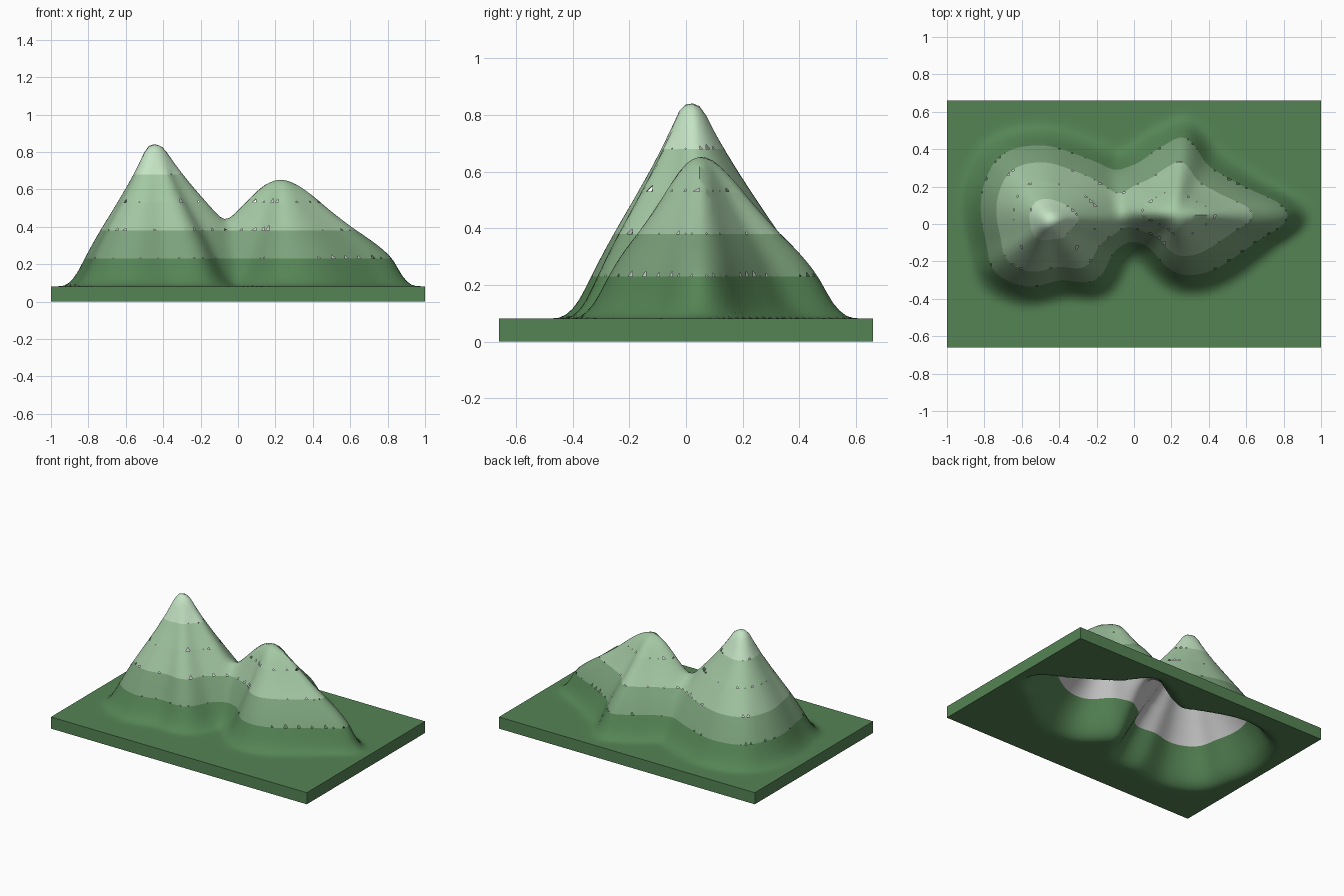
import bpy, bmesh, math, random

if "Cube" in bpy.data.objects:
    bpy.data.objects.remove(bpy.data.objects["Cube"])

random.seed(4)
BASE = 0.082
LEVELS = [BASE - 1, 0.23, 0.38, 0.53, 0.68, 2]
NX, NY, HX, HY = 84, 56, 1.0, 0.66


def curve(pts, t):
    # smooth interpolation through (position, value) pairs
    if t <= pts[0][0]:
        return pts[0][1]
    for i in range(len(pts) - 1):
        (a, va), (b, vb) = pts[i], pts[i + 1]
        if t <= b:
            p, n = pts[max(i - 1, 0)], pts[min(i + 2, len(pts) - 1)]
            m0 = (vb - p[1]) / (b - p[0]) * (b - a)
            m1 = (n[1] - va) / (n[0] - a) * (b - a)
            u = (t - a) / (b - a)
            return ((2*u**3 - 3*u*u + 1) * va + (u**3 - 2*u*u + u) * m0
                    + (3*u*u - 2*u**3) * vb + (u**3 - u*u) * m1)
    return pts[-1][1]


# each peak: centre, slope profile, and radius of the lowest contour by angle
TALL = dict(c=(-0.45, 0.015),
    slope=[(0, .84), (.1, .835), (.2, .75), (.4, .61), (.65, .455), (.83, .345),
           (1, .23), (1.16, .125), (1.3, BASE)],
    radii=[(0, .54), (18, .50), (44, .42), (68, .385), (97, .41), (127, .44),
           (147, .41), (180, .365), (200, .36), (221, .40), (248, .375),
           (281, .32), (308, .40), (334, .38), (348, .45)])
LOW = dict(c=(0.22, 0.05),
    slope=[(0, .66), (.15, .635), (.3, .57), (.45, .49), (.65, .395), (.85, .31),
           (1, .23), (1.16, .125), (1.3, BASE)],
    radii=[(0, .61), (18, .43), (35, .345), (59, .32), (83, .42), (98, .38),
           (124, .34), (144, .39), (165, .46), (180, .49), (198, .33),
           (231, .22), (275, .32), (323, .39), (343, .47)])


def peak(x, y, c, slope, radii):
    dx, dy = x - c[0], y - c[1]
    r, ang = math.hypot(dx, dy), math.degrees(math.atan2(dy, dx)) % 360
    ring = [(radii[-1][0] - 360, radii[-1][1])] + radii + [(a + 360, v) for a, v in radii[:2]]
    R = curve(ring, ang)
    return curve(slope, r / R if r < R else 1 + (r - R) / 0.35)


def height(x, y):
    a, b = peak(x, y, **TALL), peak(x, y, **LOW)
    k = 0.08
    f = max(k - abs(a - b), 0) / k
    return max(a, b) + f * f * k / 4 * min(1, (max(a, b) - BASE) / 0.1)


# terrain sheet, lightly smoothed
H = [[height(-HX + 2*HX*i/NX, -HY + 2*HY*j/NY) for j in range(NY + 1)] for i in range(NX + 1)]
for _ in range(2):
    H = [[H[i][j] if i in (0, NX) or j in (0, NY) else
          H[i][j] * .5 + (H[i-1][j] + H[i+1][j] + H[i][j-1] + H[i][j+1]) * .125
          for j in range(NY + 1)] for i in range(NX + 1)]


def make_sheet(drop):
    bm = bmesh.new()
    V = [[bm.verts.new((-HX + 2*HX*i/NX, -HY + 2*HY*j/NY, max(H[i][j], BASE) - drop))
          for j in range(NY + 1)] for i in range(NX + 1)]
    for i in range(NX):
        for j in range(NY):
            bm.faces.new((V[i][j], V[i+1][j], V[i+1][j+1], V[i][j+1]))
    for z in LEVELS[1:-1]:
        bmesh.ops.bisect_plane(bm, geom=bm.verts[:] + bm.edges[:] + bm.faces[:],
                               plane_co=(0, 0, z), plane_no=(0, 0, 1))
    return bm


def band(sheet, name, lo, hi, color, ragged=False, walls=False, flip=False):
    # part of a sheet between two heights, as its own object
    bm = sheet.copy()
    drop = []
    for f in bm.faces:
        inside = lo < f.calc_center_median().z < hi
        # ragged seam: some cut corner triangles are missing
        gap = (ragged and len(f.verts) == 3 and random.random() < 0.7
               and min(v.co.z for v in f.verts) < lo + 1e-4)
        if not inside or gap:
            drop.append(f)
    bmesh.ops.delete(bm, geom=drop, context='FACES')
    if walls:
        # side walls of the plate, from its outer edges down to the ground
        rim = [e for e in bm.edges if e.is_boundary and e.verts[0].co.z < BASE + 1e-4
               and e.verts[1].co.z < BASE + 1e-4]
        ext = bmesh.ops.extrude_edge_only(bm, edges=rim)
        for g in ext["geom"]:
            if isinstance(g, bmesh.types.BMVert):
                g.co.z = 0
        bmesh.ops.recalc_face_normals(bm, faces=bm.faces[:])
    if flip:
        bmesh.ops.reverse_faces(bm, faces=bm.faces[:])
    me = bpy.data.meshes.new(name)
    bm.to_mesh(me)
    bm.free()
    ob = bpy.data.objects.new(name, me)
    bpy.context.collection.objects.link(ob)
    if color:
        mat = bpy.data.materials.new(name)
        mat.diffuse_color = (*color, 1)
        mat.use_nodes = True
        mat.node_tree.nodes["Principled BSDF"].inputs["Base Color"].default_value = mat.diffuse_color
        me.materials.append(mat)
    bpy.ops.object.select_all(action='DESELECT')
    ob.select_set(True)
    bpy.context.view_layer.objects.active = ob
    bpy.ops.object.shade_smooth_by_angle(angle=math.radians(45))


# plate and four height bands on top, hollow underside one plate height lower
NAMES = ["base_plate", "lower_slopes", "middle_slopes", "upper_slopes", "summit"]
COLORS = [(.09, .23, .09), (.20, .36, .20), (.36, .56, .36), (.37, .58, .37), (.56, .78, .56)]
top, under = make_sheet(0), make_sheet(BASE)
for n, name in enumerate(NAMES):
    band(top, name, LEVELS[n], LEVELS[n + 1], COLORS[n], ragged=n > 0, walls=n == 0)
band(under, "base_underside", LEVELS[0], LEVELS[1], COLORS[0], flip=True)
band(under, "inner_lining", LEVELS[1], LEVELS[-1], None, flip=True)
top.free()
under.free()
